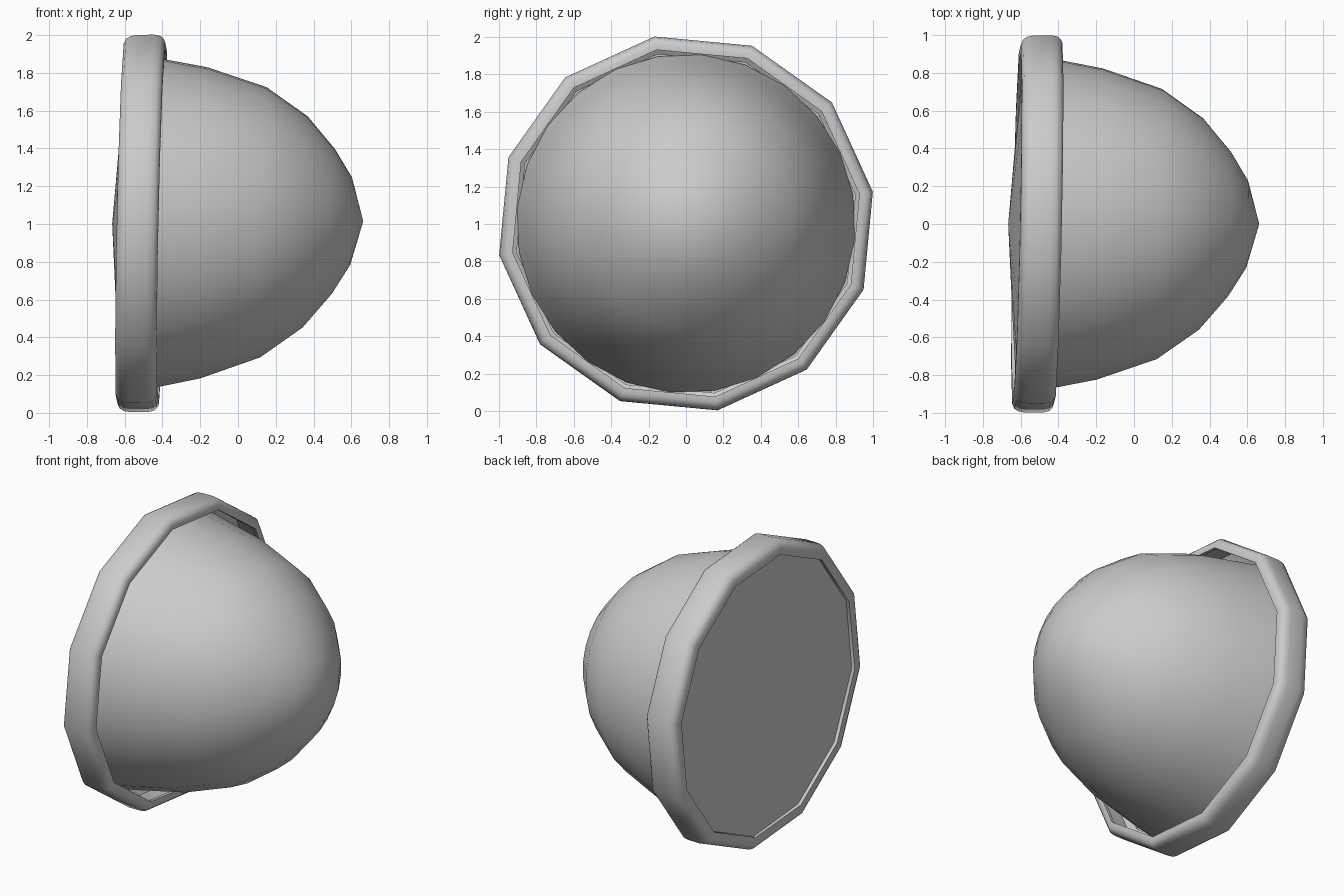
import bpy, bmesh, math

if "Cube" in bpy.data.objects:
    bpy.data.objects.remove(bpy.data.objects["Cube"])

PHASE = math.radians(9.6)


def place(x, r, a):
    # lathe around x, with the slight lean of the whole lamp
    y, z = r * math.cos(a), r * math.sin(a)
    return (x + 0.021 * (y + z), y, 1.003 + z + 0.01 * (x + 0.5))


def lathe(name, profile, sides, closed=False, angle=60):
    bm = bmesh.new()
    rows = []
    for x, r in profile:
        if r == 0:
            rows.append([bm.verts.new(place(x, 0, 0))] * sides)
        else:
            rows.append([bm.verts.new(place(x, r, PHASE + math.tau * i / sides))
                         for i in range(sides)])
    pairs = list(zip(rows, rows[1:]))
    if closed:
        pairs.append((rows[-1], rows[0]))
    for a, b in pairs:
        for i in range(sides):
            j = (i + 1) % sides
            quad = list(dict.fromkeys([a[i], a[j], b[j], b[i]]))
            bm.faces.new(quad)
    bmesh.ops.recalc_face_normals(bm, faces=bm.faces)
    mesh = bpy.data.meshes.new(name)
    bm.to_mesh(mesh)
    bm.free()
    ob = bpy.data.objects.new(name, mesh)
    bpy.context.collection.objects.link(ob)
    bpy.ops.object.select_all(action='DESELECT')
    ob.select_set(True)
    bpy.context.view_layer.objects.active = ob
    bpy.ops.object.shade_smooth_by_angle(angle=math.radians(angle))
    return ob


# Rounded bowl housing, its nose towards +x
lathe("housing_bowl", [(-0.58, 0.906), (-0.41, 0.872), (-0.18, 0.827), (0.135, 0.718),
                       (0.355, 0.562), (0.505, 0.385), (0.598, 0.234), (0.663, 0)], 24)

# Twelve-sided rim with rounded lips around the opening
lathe("rim_ring", [(-0.622, 0.918), (-0.622, 0.965), (-0.61, 0.992), (-0.585, 1.007),
                   (-0.55, 1.013), (-0.46, 1.013), (-0.428, 1.006), (-0.41, 0.99),
                   (-0.402, 0.97), (-0.402, 0.94), (-0.425, 0.94), (-0.44, 0.965),
                   (-0.56, 0.965), (-0.59, 0.918)], 12, closed=True, angle=50)

# Shallow convex lens filling the back of the rim
lathe("lens", [(-0.598, 0.935), (-0.634, 0.46), (-0.666, 0)], 12)
